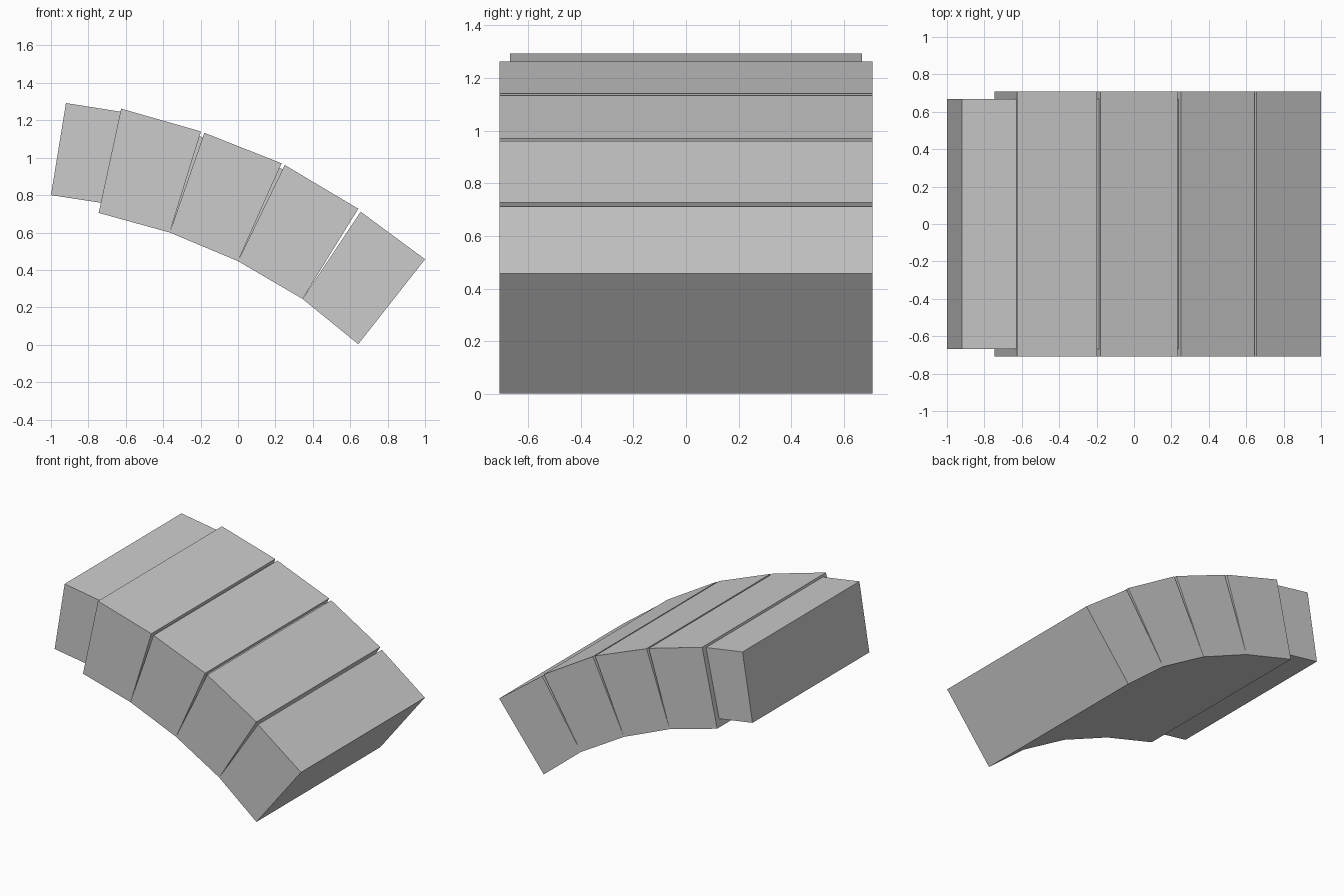
import bpy, bmesh

if "Cube" in bpy.data.objects:
    bpy.data.objects.remove(bpy.data.objects["Cube"])


def prism(name, profile, half_width):
    """Extrude an x-z outline symmetrically along y."""
    bm = bmesh.new()
    face = bm.faces.new([bm.verts.new((x, -half_width, z)) for x, z in profile])
    ext = bmesh.ops.extrude_face_region(bm, geom=[face])
    moved = [v for v in ext["geom"] if isinstance(v, bmesh.types.BMVert)]
    bmesh.ops.translate(bm, verts=moved, vec=(0, 2 * half_width, 0))
    bmesh.ops.recalc_face_normals(bm, faces=bm.faces)
    mesh = bpy.data.meshes.new(name)
    bm.to_mesh(mesh)
    bm.free()
    obj = bpy.data.objects.new(name, mesh)
    bpy.context.collection.objects.link(obj)
    return obj


# Outer plates: four wedge blocks that meet at the bottom and leave thin V gaps on top
bottom = [(-0.745, 0.705), (-0.365, 0.60), (0.0, 0.447), (0.345, 0.245), (0.643, 0.003)]
tops = [
    ((-0.625, 1.262), (-0.198, 1.14)),
    ((-0.18, 1.133), (0.233, 0.97)),
    ((0.25, 0.961), (0.643, 0.727)),
    ((0.656, 0.711), (1.0, 0.457)),
]
for i, (left, right) in enumerate(tops):
    prism(f"outer_plate_{i + 1}", [bottom[i], bottom[i + 1], right, left], 0.708)

# Inner core: narrower bent bar, showing in the gaps and sticking out at the upper end
core = [(-1.0, 0.80), (-0.72, 0.757), (-0.345, 0.645), (0.015, 0.49), (0.355, 0.285),
        (0.62, 0.69), (0.23, 0.943), (-0.197, 1.112), (-0.61, 1.243), (-0.92, 1.292)]
prism("inner_core", core, 0.668)
